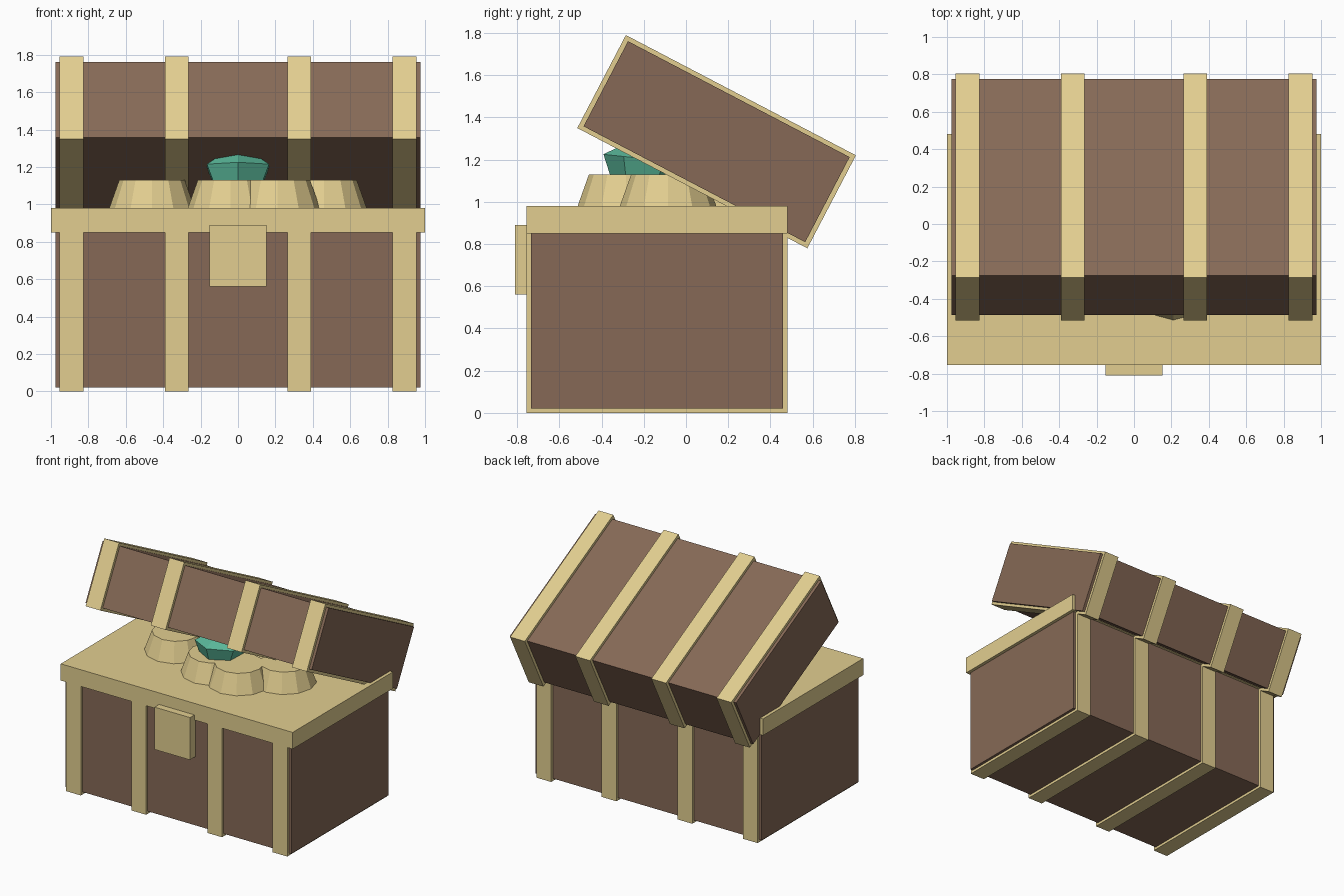
import bpy, bmesh
from math import radians, pi, sin, cos
from mathutils import Matrix, Vector

old = bpy.data.objects.get("Cube")
if old:
    bpy.data.objects.remove(old, do_unlink=True)


def material(name, rgb):
    lin = [((c / 255 + 0.055) / 1.055) ** 2.4 for c in rgb] + [1]
    m = bpy.data.materials.new(name)
    m.use_nodes = True
    m.diffuse_color = lin
    m.node_tree.nodes["Principled BSDF"].inputs["Base Color"].default_value = lin
    return m


WOOD = material("brown_wood", (134, 105, 86))
GOLD = material("pale_gold", (226, 206, 144))
TEAL = material("teal_gem", (90, 184, 154))


def finish(name, bm, mat):
    bmesh.ops.recalc_face_normals(bm, faces=bm.faces)
    mesh = bpy.data.meshes.new(name)
    bm.to_mesh(mesh)
    bm.free()
    mesh.materials.append(mat)
    obj = bpy.data.objects.new(name, mesh)
    bpy.context.collection.objects.link(obj)
    return obj


def box(name, size, centre, mat, tilt=0):
    bm = bmesh.new()
    bmesh.ops.create_cube(bm, size=1)
    bmesh.ops.scale(bm, vec=size, verts=bm.verts)
    obj = finish(name, bm, mat)
    obj.location = centre
    obj.rotation_euler.x = tilt
    return obj


def stacked_rings(name, rings, sides, mat, start=0):
    """Closed solid from (radius, height) rings."""
    bm = bmesh.new()
    loops = []
    for r, z in rings:
        angles = [start + 2 * pi * i / sides for i in range(sides)]
        loops.append([bm.verts.new((r * cos(a), r * sin(a), z)) for a in angles])
    for low, high in zip(loops, loops[1:]):
        for i in range(sides):
            j = (i + 1) % sides
            bm.faces.new((low[i], low[j], high[j], high[i]))
    bm.faces.new(loops[0][::-1])
    bm.faces.new(loops[-1])
    return finish(name, bm, mat)


# Chest body, rim and latch
MID_Y = -0.1375
box("chest_body", (1.95, 1.195, 0.86), (0, MID_Y, 0.45), WOOD)
box("rim", (2, 1.235, 0.13), (0, MID_Y, 0.915), GOLD)
box("latch", (0.305, 0.07, 0.33), (0, -0.775, 0.725), GOLD)

# Open lid, tipped back
TILT = radians(-27.6)
LID = (0.145, 1.285)
box("lid", (1.95, 1.185, 0.455), (0, *LID), WOOD, TILT)

# Straps around body and lid
for i, x in enumerate((-0.89, -0.3275, 0.3275, 0.89)):
    box(f"body_strap_{i + 1}", (0.127, 1.235, 0.87), (x, MID_Y, 0.435), GOLD)
    box(f"lid_strap_{i + 1}", (0.127, 1.23, 0.497), (x, *LID), GOLD, TILT)

# Heaps of gold
heaps = [(-0.46, -0.1), (-0.04, -0.25), (0.21, -0.285), (0.46, -0.085), (0.05, 0.08)]
for i, (x, y) in enumerate(heaps):
    heap = stacked_rings(f"gold_heap_{i + 1}", [(0.232, 0.97), (0.175, 1.13)], 12, GOLD)
    heap.location = (x, y, 0)

# Cut gem with a point facing forward
gem = stacked_rings("gem", [(0.1, -0.21), (0.192, 0), (0.105, 0.055)], 6, TEAL, pi / 6)
gem.location = (0, -0.2, 1.205)
gem.rotation_euler.x = radians(-6)
